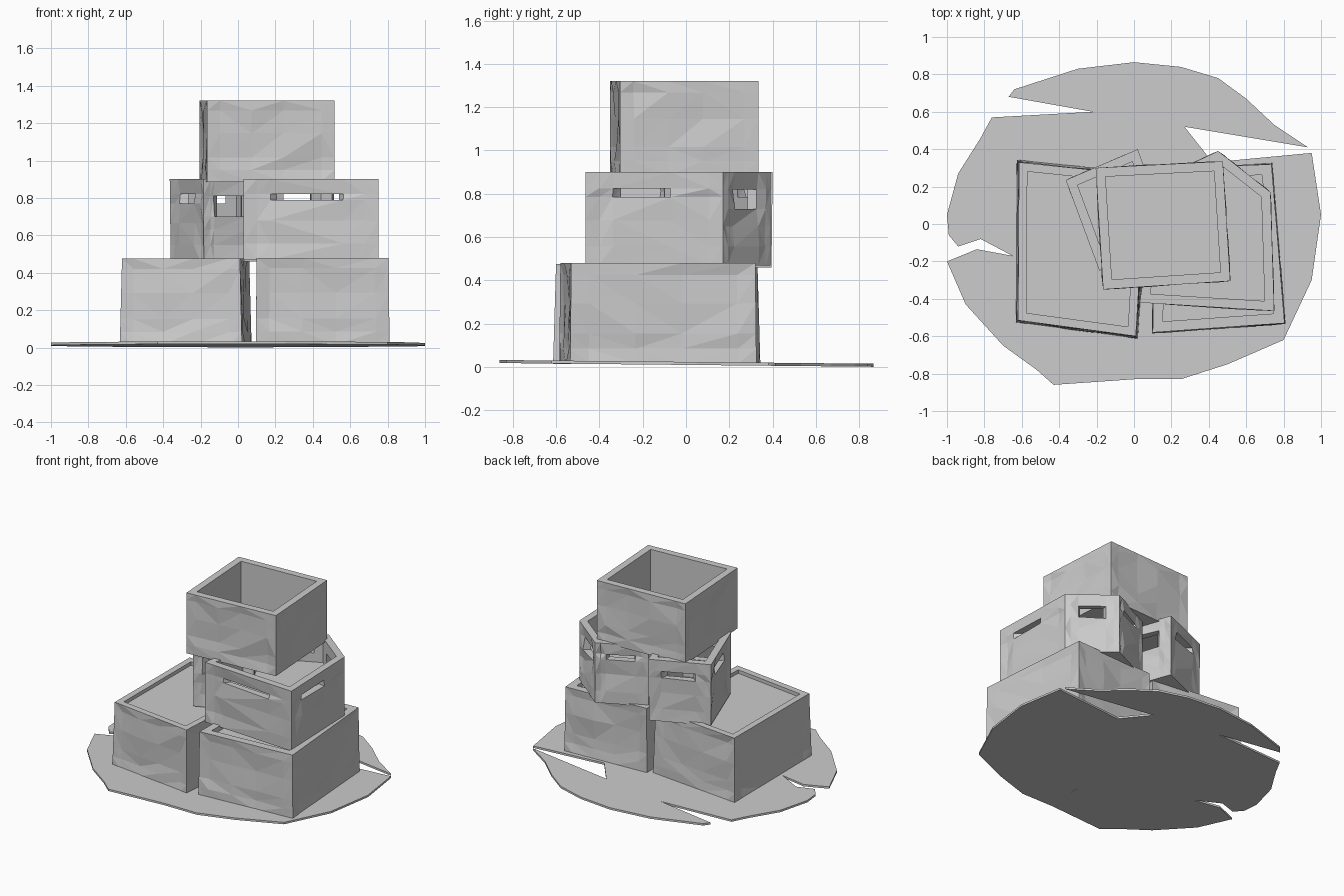
import bpy, bmesh, random
from mathutils import Vector

if "Cube" in bpy.data.objects:
    bpy.data.objects.remove(bpy.data.objects["Cube"])

random.seed(4)


def finish(bm, name):
    bmesh.ops.remove_doubles(bm, verts=bm.verts, dist=0.0005)
    bm.normal_update()
    bmesh.ops.recalc_face_normals(bm, faces=bm.faces)
    bmesh.ops.triangulate(bm, faces=bm.faces)
    mesh = bpy.data.meshes.new(name)
    bm.to_mesh(mesh)
    bm.free()
    ob = bpy.data.objects.new(name, mesh)
    bpy.context.collection.objects.link(ob)
    return ob


def face(bm, points):
    return bm.faces.new([bm.verts.new(p) for p in points])


def inset_plan(pts, w):
    """Offset a counter-clockwise convex plan inwards by w."""
    res = []
    for i, p in enumerate(pts):
        a, b = (p - pts[i - 1]).normalized(), (pts[(i + 1) % len(pts)] - p).normalized()
        n1, n2 = Vector((-a.y, a.x)), Vector((-b.y, b.x))
        res.append(p + (n1 + n2) * w / (1 + n1.dot(n2)))
    return res


def crate(name, plan, z0, z1, floor, wall=0.05, flare=0.01, slots={}):
    """Open crate with dented walls; slots maps side -> (start, end, low, high)."""
    outer = [Vector(p) for p in plan]
    inner = inset_plan(outer, wall)
    foot = inset_plan(outer, -flare)
    n = len(outer)
    bm = bmesh.new()
    for i in range(n):
        j = (i + 1) % n
        slot = slots.get(i)
        h = z1 - z0
        if slot:
            a, b, low, high = slot
            us = [0, .1, a, b, .9, 1]
            zs = [z0, z0 + .2 * h, (z0 + low) / 2 + .05, low, high, z1]
        else:
            us = [0, .1, .35, .6, .9, 1]
            zs = [z0, z0 + .15 * h, z0 + .3 * h, z0 + .6 * h, z0 + .88 * h, z1]
        d = outer[j] - outer[i]
        normal = Vector((d.y, -d.x, 0)).normalized()

        def outside(c, r):
            t = (zs[r] - z0) / h
            p = foot[i].lerp(outer[i], t).lerp(foot[j].lerp(outer[j], t), us[c])
            return Vector((p.x, p.y, zs[r]))

        def inside(c, r):
            p = inner[i].lerp(inner[j], us[c])
            return Vector((p.x, p.y, max(zs[r], floor)))

        out = [[outside(c, r) for r in range(6)] for c in range(6)]
        inn = [[inside(c, r) for r in range(6)] for c in range(6)]
        # crumple the panel, keep the frame straight
        for c in range(1, 5):
            for r in range(1, 5):
                out[c][r] += normal * random.uniform(-.014, .004)
        for c in range(5):
            for r in range(5):
                cells = [(c, r), (c + 1, r), (c + 1, r + 1), (c, r + 1)]
                if slot and c == 2 and r == 3:
                    # reveal of the handle slot
                    for k in range(4):
                        (c1, r1), (c2, r2) = cells[k], cells[(k + 1) % 4]
                        face(bm, (out[c1][r1], out[c2][r2], inn[c2][r2], inn[c1][r1]))
                    continue
                face(bm, [out[x][y] for x, y in cells])
                if zs[r + 1] > floor + .001:
                    face(bm, [inn[x][y] for x, y in cells])
            # top rim
            face(bm, (out[c][5], out[c + 1][5], inn[c + 1][5], inn[c][5]))
    # floor and underside
    face(bm, [(p.x, p.y, floor) for p in inner])
    face(bm, [(p.x, p.y, z0) for p in foot])
    return finish(bm, name)


# thin ragged ground patch with splits at the back and left
outline = [(-1, -.2), (-.9, -.43), (-.7, -.65), (-.52, -.78), (-.43, -.86), (0, -.83), (.25, -.83),
           (.5, -.75), (.8, -.62), (.95, -.3), (1, .05), (.95, .38), (.42, .33), (.27, .52),
           (.93, .41), (.75, .53), (.6, .67), (.45, .78), (.25, .84), (0, .865), (-.3, .83),
           (-.64, .72), (-.67, .68), (-.22, .6), (-.76, .57), (-.82, .46), (-.94, .27),
           (-1, .05), (-.99, -.06), (-.94, -.12), (-.82, -.08), (-.65, -.17), (-.84, -.135)]
bm = bmesh.new()
levels = [[(x, y, 0.018 - 0.01 * y + dz) for x, y in outline] for dz in (-.008, .006)]
for ring in levels:
    face(bm, ring)
for i in range(len(outline)):
    j = (i + 1) % len(outline)
    face(bm, (levels[0][i], levels[0][j], levels[1][j], levels[1][i]))
finish(bm, "ground_patch")

# bottom row
crate("bottom_left_crate", [(-.62, -.515), (0.01, -.60), (.06, .26), (-.615, .33)],
      0.015, 0.475, 0.45, wall=0.045, flare=.012)
crate("bottom_right_crate", [(.10, -.58), (.805, -.53), (.735, .32), (.11, .29)],
      0.015, 0.48, 0.445, wall=0.055, flare=.005)

# middle row
crate("middle_right_crate", [(.03, -.42), (.75, -.465), (.73, .17), (.45, .39), (.13, .24)],
      0.47, 0.90, 0.72, flare=0,
      slots={0: (.2, .74, .79, .82), 1: (.2, .62, .785, .825),
             2: (.25, .75, .73, .82), 3: (.2, .75, .785, .82)})
crate("middle_left_crate", [(-.185, -.25), (.2, -.1), (.02, .40), (-.365, .235)],
      0.46, 0.90, 0.57, flare=-.004,
      slots={0: (.15, .6, .70, .81), 1: (.5, .82, .70, .82), 2: (.2, .75, .77, .82),
             3: (.25, .7, .77, .82)})

# open top crate
crate("top_crate", [(-.165, -.35), (.515, -.305), (.475, .335), (-.205, .30)],
      0.885, 1.32, 0.94, flare=0)
